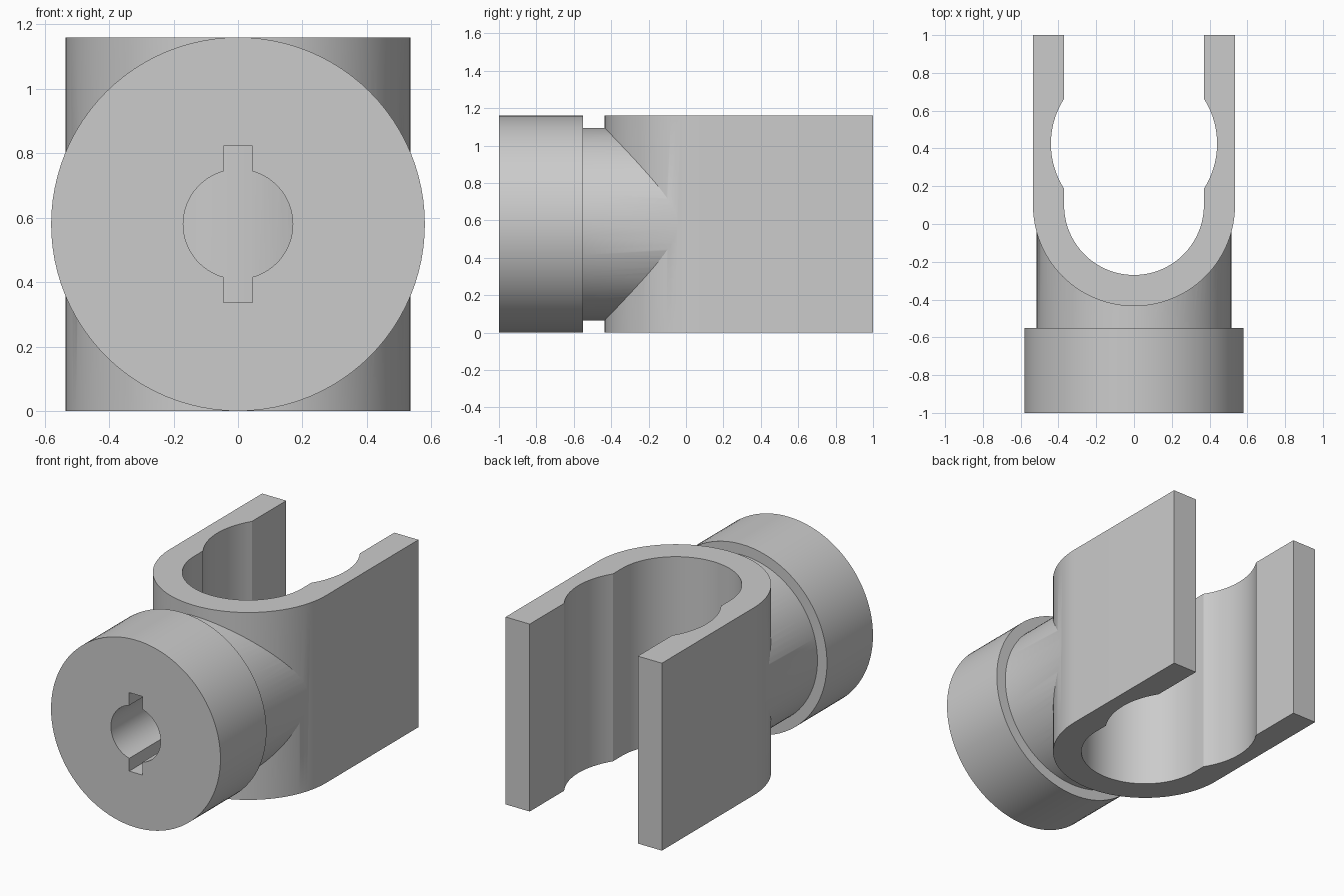
import bpy, bmesh
from math import sin, cos, pi, atan2, radians
from mathutils import Vector

old = bpy.data.objects.get("Cube")
if old:
    bpy.data.objects.remove(old, do_unlink=True)

# Main sizes
R = 0.58              # collar radius, also half the fork height
NECK = 0.515
OUTER, INNER = 0.535, 0.37
BEND_Y = 0.1          # centre of the fork's rounded end
BORE_Y, BORE = 0.425, 0.44

grey = bpy.data.materials.new("plain grey")
grey.use_nodes = True
colour = (0.6, 0.6, 0.6, 1)
grey.diffuse_color = colour
grey.node_tree.nodes["Principled BSDF"].inputs["Base Color"].default_value = colour


def arc(cx, cy, r, start, end, n):
    return [(cx + r * cos(start + (end - start) * i / n),
             cy + r * sin(start + (end - start) * i / n)) for i in range(n + 1)]


def prism(name, outline, start, end, axis):
    """Extrude a closed outline along z (outline in x, y) or y (outline in x, z)."""
    bm = bmesh.new()
    place = (lambda a, b: (a, b, start)) if axis == "z" else (lambda a, b: (a, start, b))
    face = bm.faces.new([bm.verts.new(place(a, b)) for a, b in outline])
    moved = bmesh.ops.extrude_face_region(bm, geom=[face])["geom"]
    step = Vector((0, 0, end - start)) if axis == "z" else Vector((0, end - start, 0))
    bmesh.ops.translate(bm, vec=step, verts=[g for g in moved if isinstance(g, bmesh.types.BMVert)])
    bmesh.ops.recalc_face_normals(bm, faces=bm.faces)
    mesh = bpy.data.meshes.new(name)
    bm.to_mesh(mesh)
    bm.free()
    mesh.materials.append(grey)
    obj = bpy.data.objects.new(name, mesh)
    bpy.context.collection.objects.link(obj)
    return obj


def combine(target, other, operation):
    """Apply a boolean and discard the helper."""
    mod = target.modifiers.new(operation.title(), "BOOLEAN")
    mod.operation, mod.object, mod.solver = operation, other, "EXACT"
    bpy.context.view_layer.objects.active = target
    bpy.ops.object.modifier_apply(modifier=mod.name)
    bpy.data.objects.remove(other, do_unlink=True)


def circle(r):
    return arc(0, R, r, 0, 2 * pi, 96)[:-1]


# Fork: U shape with a round bore widening the gap
half_chord = (BORE ** 2 - INNER ** 2) ** 0.5
bite = atan2(half_chord, INNER)
outline = [(-OUTER, 1)] + arc(0, BEND_Y, OUTER, pi, 2 * pi, 64) + [(OUTER, 1), (INNER, 1)]
outline += arc(0, BORE_Y, BORE, bite, -bite, 20)
outline += arc(0, BEND_Y, INNER, 0, -pi, 64)
outline += arc(0, BORE_Y, BORE, pi + bite, pi - bite, 20) + [(-INNER, 1)]
fork = prism("fork", outline, 0, 2 * R, "z")

# Collar and narrower neck
shaft = prism("shaft", circle(R), -1, -0.55, "y")
combine(shaft, prism("neck", circle(NECK), -0.7, BEND_Y, "y"), "UNION")

# Round hole with two key slots, ending on the fork's outer wall
HOLE, SLOT, REACH = 0.17, 0.045, 0.243
side = atan2((HOLE ** 2 - SLOT ** 2) ** 0.5, SLOT)
keyhole = arc(0, R, HOLE, -side, side, 32) + [(SLOT, R + REACH), (-SLOT, R + REACH)]
keyhole += arc(0, R, HOLE, pi - side, pi + side, 32) + [(-SLOT, R - REACH), (SLOT, R - REACH)]
combine(shaft, prism("keyhole", keyhole, -1.1, -0.38, "y"), "DIFFERENCE")

# Clear the neck out of the fork's gap, then join both
gap = arc(0, BEND_Y, 0.45, pi, 2 * pi, 64) + [(0.45, 1.2), (-0.45, 1.2)]
combine(shaft, prism("gap", gap, -0.1, 2 * R + 0.1, "z"), "DIFFERENCE")
combine(fork, shaft, "UNION")
fork.name = "fork_with_collar"

bpy.ops.object.select_all(action="DESELECT")
fork.select_set(True)
bpy.context.view_layer.objects.active = fork
bpy.ops.object.shade_smooth_by_angle(angle=radians(25))
